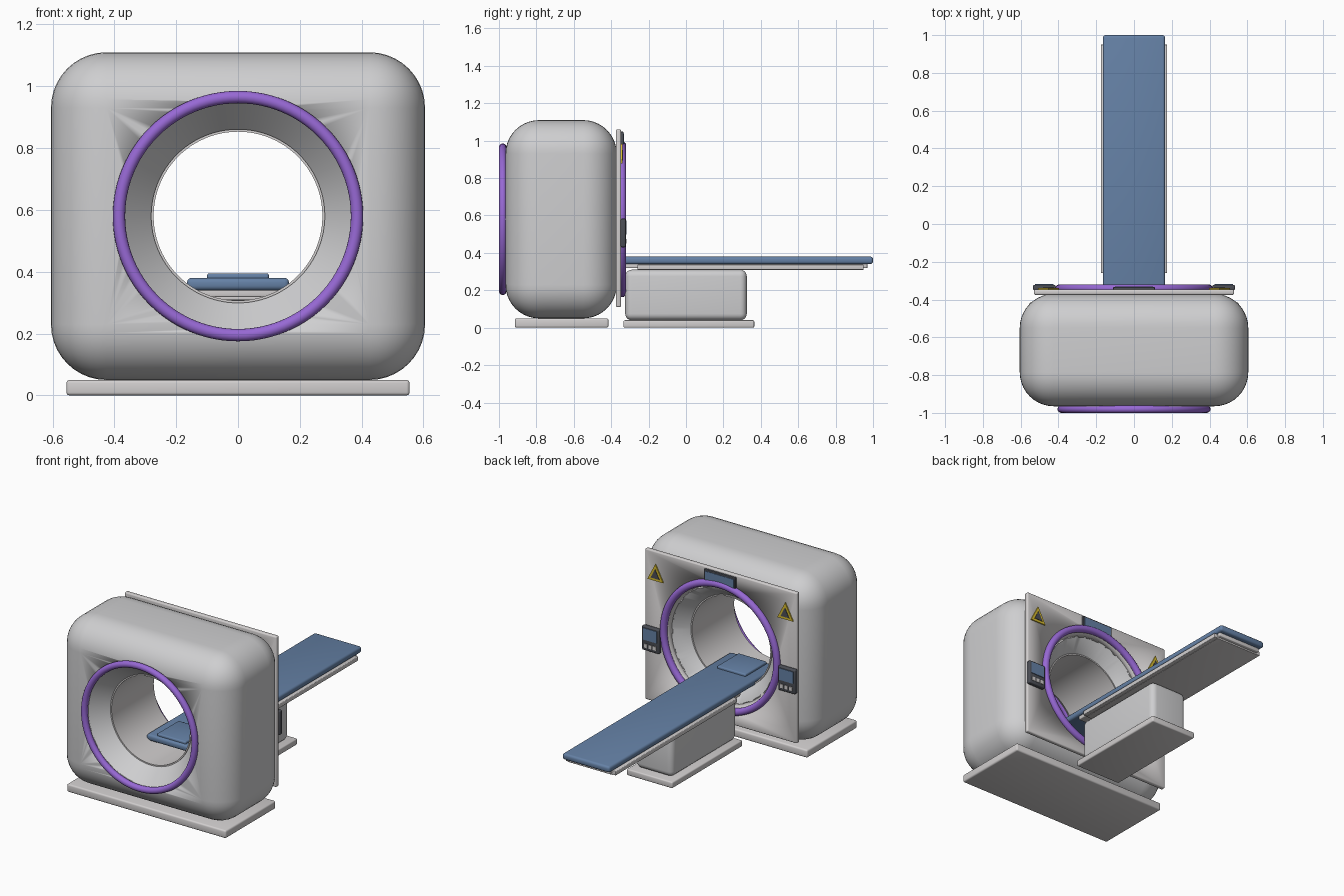
import bpy, bmesh, math
from mathutils import Vector

if "Cube" in bpy.data.objects:
    bpy.data.objects.remove(bpy.data.objects["Cube"])


def material(name, rgb):
    m = bpy.data.materials.new(name)
    m.diffuse_color = (*rgb, 1)
    m.use_nodes = True
    m.node_tree.nodes["Principled BSDF"].inputs["Base Color"].default_value = m.diffuse_color
    return m


SHELL = material("shell grey", (0.62, 0.62, 0.63))
TRIM = material("trim grey", (0.64, 0.62, 0.62))
PURPLE = material("purple", (0.31, 0.14, 0.66))
BLUE = material("padded blue", (0.13, 0.22, 0.38))
DARK = material("dark grey", (0.07, 0.075, 0.09))
YELLOW = material("warning yellow", (0.68, 0.50, 0.03))

CZ = 0.58  # height of the bore axis


def finish(bm, name, mat, smooth=True):
    bmesh.ops.recalc_face_normals(bm, faces=bm.faces)
    me = bpy.data.meshes.new(name)
    bm.to_mesh(me)
    bm.free()
    ob = bpy.data.objects.new(name, me)
    bpy.context.collection.objects.link(ob)
    me.materials.append(mat)
    if smooth:
        bpy.ops.object.select_all(action='DESELECT')
        bpy.context.view_layer.objects.active = ob
        ob.select_set(True)
        bpy.ops.object.shade_smooth_by_angle(angle=math.radians(35))
    return ob


def box(name, x, y, z, mat, r=0.0, seg=3):
    """Box from (min, max) ranges with rounded edges of radius r."""
    bm = bmesh.new()
    bmesh.ops.create_cube(bm, size=1)
    for v in bm.verts:
        v.co = Vector([(a + b) / 2 + c * (b - a) for (a, b), c in zip((x, y, z), v.co)])
    if r:
        bmesh.ops.bevel(bm, geom=bm.edges[:], offset=r, segments=seg,
                        profile=0.5, affect='EDGES')
    return finish(bm, name, mat)


def lathe(name, profile, mat, n=96, closed=False):
    """Revolve (radius, y) points about the bore axis."""
    bm = bmesh.new()
    rings = []
    for r, y in profile:
        rings.append([bm.verts.new((r * math.cos(2 * math.pi * i / n), y,
                                    CZ + r * math.sin(2 * math.pi * i / n)))
                      for i in range(n)])
    pairs = list(zip(rings, rings[1:]))
    if closed:
        pairs.append((rings[-1], rings[0]))
    else:
        bm.faces.new(rings[0])
        bm.faces.new(rings[-1])
    for a, b in pairs:
        for i in range(n):
            j = (i + 1) % n
            bm.faces.new((a[i], a[j], b[j], b[i]))
    return finish(bm, name, mat)


def ring(name, major, minor, y, mat):
    pts = [(major + minor * math.cos(t * math.pi / 8), y + minor * math.sin(t * math.pi / 8))
           for t in range(16)]
    return lathe(name, pts, mat, closed=True)


def triangle(name, cx, cz, w, h, y0, y1, mat):
    """Upright triangular plate facing the back."""
    bm = bmesh.new()
    shape = [(-w / 2, -h / 2), (w / 2, -h / 2), (0, h / 2)]
    f = bm.faces.new([bm.verts.new((cx + a, y0, cz + b)) for a, b in shape])
    out = bmesh.ops.extrude_face_region(bm, geom=[f])
    for v in out["geom"]:
        if isinstance(v, bmesh.types.BMVert):
            v.co.y = y1
    return finish(bm, name, mat, smooth=False)


# Gantry shell and rear panel, both pierced by the flared bore
shell = box("gantry_shell", (-0.605, 0.605), (-0.965, -0.37), (0.05, 1.11), SHELL, 0.18, 10)
panel = box("rear_panel", (-0.53, 0.53), (-0.375, -0.347), (0.11, 1.06), TRIM, 0.008)
cutter = lathe("bore_cutter", [(0.37, -1.1), (0.37, -0.962), (0.278, -0.86),
                               (0.278, -0.46), (0.375, -0.352), (0.375, -0.2)], SHELL)
cutter.hide_render = True
cutter.hide_viewport = False
for ob in (shell, panel):
    mod = ob.modifiers.new("bore", 'BOOLEAN')
    mod.operation = 'DIFFERENCE'
    mod.solver = 'EXACT'
    mod.object = cutter
    bpy.ops.object.select_all(action='DESELECT')
    bpy.context.view_layer.objects.active = ob
    ob.select_set(True)
    while ob.modifiers[0] != mod and ob.modifiers.find("bore") > 0:
        bpy.ops.object.modifier_move_up(modifier="bore")
    bpy.ops.object.modifier_apply(modifier="bore")
bpy.data.objects.remove(cutter)

# Thin bore liner and accent rings
lathe("bore_liner", [(0.281, -0.87), (0.273, -0.87), (0.273, -0.45), (0.281, -0.45)],
      TRIM, closed=True)
ring("front_ring", 0.385, 0.02, -0.98, PURPLE)
ring("rear_ring", 0.395, 0.022, -0.342, PURPLE)

# Gantry floor plinth
box("gantry_plinth", (-0.555, 0.555), (-0.915, -0.415), (0, 0.05), TRIM, 0.01)

# Patient table
box("table_foot", (-0.16, 0.16), (-0.335, 0.365), (0, 0.04), TRIM, 0.008)
box("table_pedestal", (-0.13, 0.13), (-0.325, 0.325), (0.04, 0.31), SHELL, 0.035, 5)
box("table_carriage", (-0.15, 0.15), (-0.33, 0.97), (0.318, 0.345), TRIM, 0.005)
box("table_underside", (-0.15, 0.15), (-0.26, 0.95), (0.308, 0.32), TRIM, 0.002)
for s, side in ((-1, "left"), (1, "right")):
    box(f"table_rail_{side}", sorted((s * 0.145, s * 0.175)), (-0.26, 0.95),
        (0.31, 0.337), TRIM, 0.004)
box("table_pad", (-0.165, 0.165), (-0.68, 1.0), (0.34, 0.38), BLUE, 0.014)
box("head_pad", (-0.1, 0.1), (-0.665, -0.45), (0.37, 0.395), BLUE, 0.008)

# Top display on the rear panel
box("display_frame", (-0.11, 0.11), (-0.35, -0.334), (0.955, 1.048), DARK, 0.004)
box("display_screen", (-0.1, 0.1), (-0.336, -0.331), (0.965, 1.038), BLUE)

# Control units and warning signs, mirrored on both sides
for s, side in ((-1, "left"), (1, "right")):
    cx = s * 0.475
    box(f"control_unit_{side}", (cx - 0.06, cx + 0.06), (-0.35, -0.322), (0.43, 0.583), DARK, 0.007)
    box(f"control_screen_{side}", (cx - 0.048, cx + 0.048), (-0.324, -0.318), (0.498, 0.572), BLUE)
    for k in (-1, 0, 1):
        box(f"control_button_{side}_{k + 2}", (cx + k * 0.031 - 0.011, cx + k * 0.031 + 0.011),
            (-0.324, -0.318), (0.45, 0.474), TRIM)
    sx = s * 0.453
    triangle(f"warning_sign_{side}", sx, 0.93, 0.11, 0.105, -0.35, -0.34, YELLOW)
    triangle(f"warning_mark_{side}", sx, 0.922, 0.06, 0.058, -0.342, -0.337, DARK)
